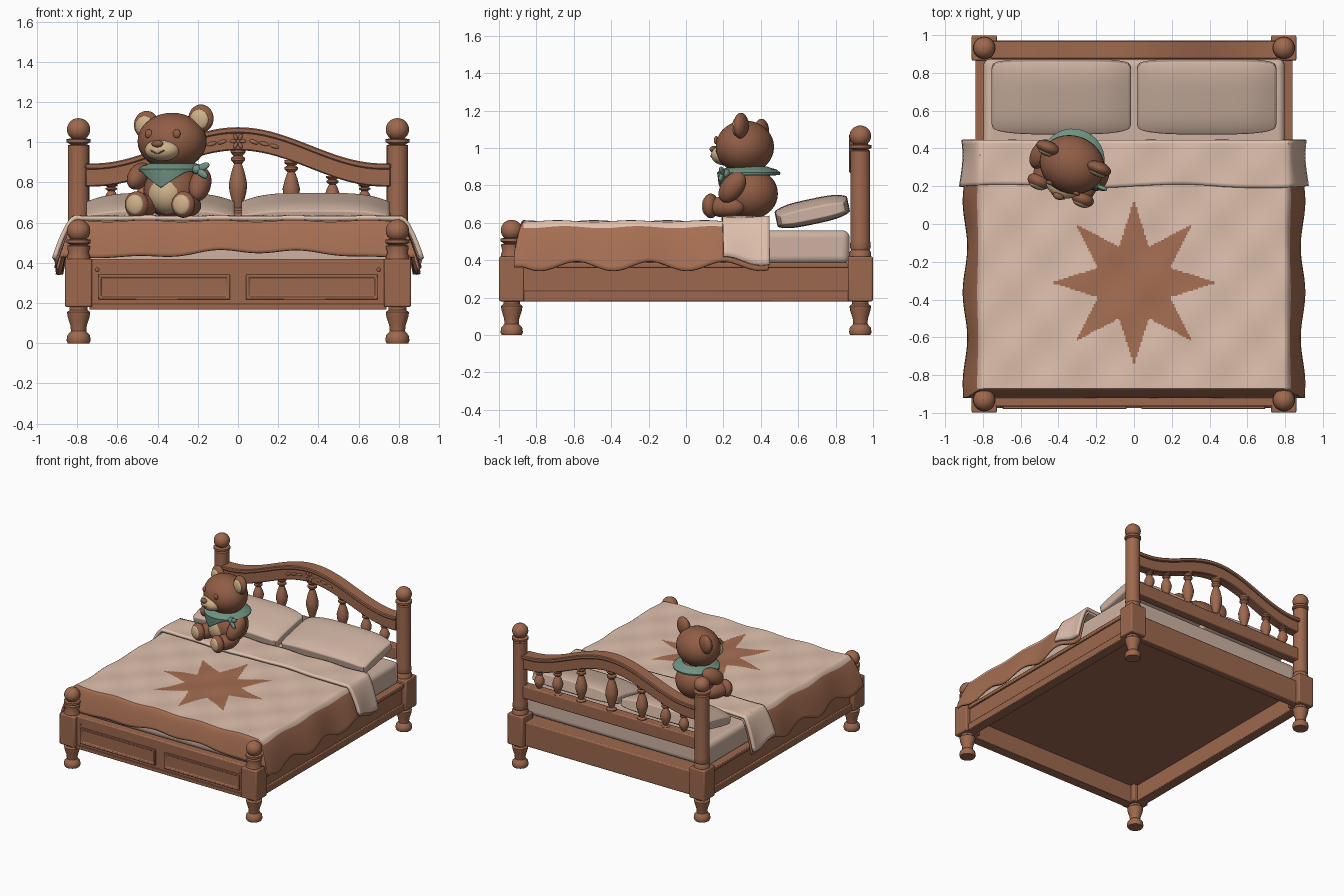
import bpy, bmesh
from math import sin, cos, pi, sqrt, atan2, radians
from mathutils import Matrix, Vector

if "Cube" in bpy.data.objects:
    bpy.data.objects.remove(bpy.data.objects["Cube"])
made = []


def material(name, rgb):
    m = bpy.data.materials.new(name)
    m.use_nodes = True
    m.diffuse_color = (*rgb, 1)
    m.node_tree.nodes["Principled BSDF"].inputs["Base Color"].default_value = (*rgb, 1)
    return m


WOOD = material("warm wood", (0.34, 0.14, 0.077))
LINEN = material("pale linen", (0.62, 0.45, 0.36))
QUILT = material("light quilt", (0.74, 0.53, 0.42))
TRIM = material("brown cloth", (0.38, 0.157, 0.085))
FUR = material("bear brown", (0.28, 0.11, 0.06))
CREAM = material("soft cream", (0.62, 0.44, 0.25))
GREEN = material("sage green", (0.16, 0.29, 0.225))


def finish(name, bm, *mats):
    me = bpy.data.meshes.new(name)
    bm.to_mesh(me)
    bm.free()
    ob = bpy.data.objects.new(name, me)
    bpy.context.collection.objects.link(ob)
    for m in mats:
        me.materials.append(m)
    made.append(ob)
    return ob


def box(name, lo, hi, mat=WOOD, bevel=0.008, segments=2, inset=0):
    bm = bmesh.new()
    lo, hi = Vector(lo), Vector(hi)
    mtx = Matrix.Translation((lo + hi) / 2) @ Matrix.Diagonal((*(hi - lo), 1))
    bmesh.ops.create_cube(bm, size=1, matrix=mtx)
    if inset:
        bm.normal_update()
        front = [f for f in bm.faces if f.normal.y < -0.9]
        bmesh.ops.inset_region(bm, faces=front, thickness=inset)
        bmesh.ops.inset_region(bm, faces=front, thickness=0.006, depth=-0.01)
    ob = finish(name, bm, mat)
    if bevel:
        mod = ob.modifiers.new("bevel", "BEVEL")
        mod.width, mod.segments = bevel, segments
    return ob


def lathe(name, profile, loc, mat=WOOD, steps=28):
    bm = bmesh.new()
    pts = [bm.verts.new((r, 0, z)) for r, z in profile]
    edges = [bm.edges.new(p) for p in zip(pts, pts[1:])]
    bmesh.ops.spin(bm, geom=pts + edges, axis=(0, 0, 1), cent=(0, 0, 0), angle=2 * pi, steps=steps)
    bmesh.ops.remove_doubles(bm, verts=bm.verts, dist=1e-5)
    bmesh.ops.recalc_face_normals(bm, faces=bm.faces)
    bmesh.ops.translate(bm, verts=bm.verts, vec=loc)
    return finish(name, bm, mat)


def ball(name, loc, size, mat, tilt=(0, 0, 0), base=Matrix()):
    bm = bmesh.new()
    rot = Matrix.Rotation(radians(tilt[1]), 4, "Y") @ Matrix.Rotation(radians(tilt[0]), 4, "X")
    mtx = base @ Matrix.Translation(loc) @ rot @ Matrix.Diagonal((*size, 1))
    bmesh.ops.create_uvsphere(bm, u_segments=32, v_segments=18, radius=1, matrix=mtx)
    return finish(name, bm, mat)


def grid(name, cols, rows, place, rule, mats, thick):
    """Cloth sheet: place(c, r) gives a point, rule(centre, c, r) a colour slot."""
    bm = bmesh.new()
    vs = [[bm.verts.new(place(c, r)) for c in cols] for r in rows]
    for j in range(len(rows) - 1):
        for i in range(len(cols) - 1):
            f = bm.faces.new((vs[j][i], vs[j][i + 1], vs[j + 1][i + 1], vs[j + 1][i]))
            f.material_index = rule(f.calc_center_median(), cols[i], cols[i + 1], rows[j])
    ob = finish(name, bm, *mats)
    mod = ob.modifiers.new("thickness", "SOLIDIFY")
    mod.thickness, mod.offset = thick, -1
    return ob


# Posts with turned feet, square blocks and ball tops
FOOT = [(0, 0), (0.054, 0), (0.06, 0.015), (0.056, 0.04), (0.038, 0.06), (0.041, 0.09),
        (0.054, 0.13), (0.058, 0.155), (0.045, 0.165), (0.045, 0.19)]
FRONT = [(0.058, 0.41), (0.058, 0.43), (0.05, 0.45), (0.056, 0.475), (0.056, 0.485), (0.04, 0.49), (0.06, 0.5),
         (0.06, 0.515), (0.035, 0.52)]
REAR = [(0.058, 0.41), (0.058, 0.44), (0.05, 0.455), (0.056, 0.47), (0.053, 0.5), (0.053, 0.985),
        (0.04, 0.99), (0.06, 1.0), (0.06, 1.015), (0.035, 1.02)]
for side, x in (("right", -0.793), ("left", 0.793)):
    for end, y, profile, top in (("front", -0.932, FRONT, 0.56), ("rear", 0.932, REAR, 1.064)):
        tag = f"{end}_{side}"
        lathe(tag + "_foot", FOOT, (x, y, 0))
        box(tag + "_post_block", (x - 0.067, y - 0.067, 0.18), (x + 0.067, y + 0.067, 0.42))
        lathe(tag + "_post", profile, (x, y, 0))
        ball(tag + "_post_ball", (x, y, top), (0.058, 0.058, 0.056), WOOD)
    # Side rail with mouldings
    s = 1 if x > 0 else -1
    for part, outer, z0, z1 in (("panel", 0.825, 0.2, 0.37), ("foot_moulding", 0.84, 0.18, 0.235),
                                ("top_moulding", 0.84, 0.36, 0.388)):
        xs = sorted((s * 0.76, s * outer))
        box(f"{side}_rail_{part}", (xs[0], -0.88, z0), (xs[1], 0.88, z1), bevel=0.005)

# Front rail with two sunk panels and pegs, and the rear rail
box("front_rail", (-0.74, -0.965, 0.168), (0.74, -0.9, 0.42))
box("front_rail_foot_moulding", (-0.74, -0.975, 0.168), (0.74, -0.9, 0.195), bevel=0.004)
box("rear_rail", (-0.74, 0.9, 0.18), (0.74, 0.96, 0.37))
for s in (-1, 1):
    xs = sorted((s * 0.04, s * 0.695))
    box("front_panel", (xs[0], -0.98, 0.217), (xs[1], -0.95, 0.342), bevel=0.004, inset=0.018)
    ball("front_peg", (s * 0.7, -0.966, 0.366), (0.01, 0.008, 0.01), WOOD)
box("base_board", (-0.78, -0.92, 0.31), (0.78, 0.92, 0.37), bevel=0)


# Arched headboard
def arch(x):
    return 0.895 + 0.18 * (1 + cos(pi * min(abs(x) / 0.72, 1))) / 2


def arched_bar(name, top, bottom, y0, y1):
    bm = bmesh.new()
    rings = []
    for i in range(49):
        x = -0.76 + 1.52 * i / 48
        rings.append([bm.verts.new((x, y, arch(x) + dz)) for y, dz in
                      ((y0, bottom), (y1, bottom), (y1, top), (y0, top))])
    for a, b in zip(rings, rings[1:]):
        for k in range(4):
            bm.faces.new((a[k], a[k - 1], b[k - 1], b[k]))
    bm.faces.new(rings[0])
    bm.faces.new(rings[-1])
    bmesh.ops.recalc_face_normals(bm, faces=bm.faces)
    ob = finish(name, bm, WOOD)
    mod = ob.modifiers.new("bevel", "BEVEL")
    mod.width, mod.limit_method = 0.006, "ANGLE"


arched_bar("headboard_arch", -0.01, -0.115, 0.885, 0.958)
arched_bar("headboard_cap", 0, -0.03, 0.872, 0.972)
box("headboard_lower_rail", (-0.76, 0.885, 0.55), (0.76, 0.96, 0.65))
SPINDLE = [(0.034, 0), (0.034, 0.06), (0.018, 0.1), (0.024, 0.16), (0.04, 0.36), (0.042, 0.48),
           (0.03, 0.66), (0.018, 0.78), (0.032, 0.83), (0.032, 0.87), (0.02, 0.9), (0.034, 0.95), (0.034, 1)]
for x in (-0.63, -0.47, -0.265, 0, 0.265, 0.47, 0.63):
    z0, z1 = 0.64, arch(x) - 0.11
    w = 0.75 + (z1 - z0)
    lathe("spindle", [(r * w, z0 + t * (z1 - z0)) for r, t in SPINDLE], (x, 0.925, 0), steps=20)
# Carved flower and leaves
for k in range(6):
    a = k * pi / 3
    ball("carved_petal", (0.024 * cos(a), 0.884, 1.005 + 0.024 * sin(a)), (0.016, 0.008, 0.009), WOOD,
         (0, -60 * k, 0))
for s in (-1, 1):
    for x in (0.08, 0.13, 0.18):
        ball("carved_leaf", (s * x, 0.884, arch(x) - 0.068), (0.024, 0.007, 0.01), WOOD, (0, s * 18, 0))

# Mattress and pillows
box("mattress", (-0.798, -0.87, 0.38), (0.798, 0.875, 0.56), LINEN, 0.04, 5)
for s in (-1, 1):
    bm = bmesh.new()
    bmesh.ops.create_cube(bm, size=2)
    bmesh.ops.subdivide_edges(bm, edges=bm.edges, cuts=9, use_grid_fill=True)
    for v in bm.verts:
        u, w, h = v.co
        v.co = (u * 0.38 * (1 - 0.03 * (1 - w * w) - 0.03 * w * w * u * u), w * 0.198 * (1 - 0.1 * u ** 4),
                h * 0.068 * (1 - 0.5 * u ** 4) * (1 - 0.35 * w ** 4) - 0.012 * u ** 4)
    bm.transform(Matrix.Translation((s * 0.385, 0.675, 0.66)) @ Matrix.Rotation(radians(12), 4, "X"))
    pillow = finish("pillow", bm, LINEN)
    pillow.modifiers.new("soften", "SUBSURF").levels = 1


# Blanket: columns and rows past the mattress edge hang down (unit = full hang)
def span(lo, hi, n):
    return [lo + (hi - lo) * i / n for i in range(n + 1)]


def across(half, n, hang):
    out = [half + f for f in span(0, 1, hang)[1:]]
    return [-c for c in reversed(out)] + span(-half, half, n) + out


def drape(c, r, half, front, z, spread, length):
    fx, fy = max(0, abs(c) - half), max(0, front - r)
    x = min(abs(c), half) + spread * fx ** 0.8
    x = x if c > 0 else -x
    y = max(r, front)
    side = fx ** 1.3 * (length + 0.025 * sin(16 * y + 1.4))
    end = fy ** 1.3 * (0.165 - 0.017 * cos(4 * x - 0.4) + 0.006 * sin(13 * x))
    sway = 0.012 * fx * sin(13 * y) * (1 if c > 0 else -1)
    return (x + sway, y - 0.05 * fy ** 0.8,
            z + 0.005 * sin(17 * x) * sin(16 * y) - max(side, end))


def blanket_rule(p, c0, c1, r):
    if max(abs(c0), abs(c1)) > 0.8 + 0.27 or r < -0.93:
        return 1
    dx, dy = p.x, p.y + 0.31
    if abs(c0) > 0.79:
        return 0
    # Eight-pointed star
    d = abs((atan2(dy, dx) + pi / 8) % (pi / 4) - pi / 8)
    rho, tip, dip = sqrt(dx * dx + dy * dy), 0.44, 0.205
    ix, iy = dip * cos(pi / 8) - tip, dip * sin(pi / 8)
    return int(ix * rho * sin(d) - iy * (rho * cos(d) - tip) > 0)


rows = [-0.87 - f for f in reversed(span(0, 1, 12)[1:])] + span(-0.87, 0.44, 150)
grid("blanket", across(0.8, 180, 14), rows,
     lambda c, r: drape(c, r, 0.8, -0.87, 0.609, 0.095, 0.24), blanket_rule, (QUILT, TRIM), 0.014)


def fold_place(c, r):
    x, y, z = drape(c, r, 0.815, -2, 0.634, 0.105, 0.235)
    return (x, y + 0.01 * sin(7 * x) * (0.44 - r) / 0.24, z)


grid("blanket_fold", across(0.815, 60, 10), span(0.2, 0.445, 12), fold_place,
     lambda *a: 0, (QUILT,), 0.022)

# Teddy bear, turned a little to its right
BEAR = Matrix.Translation((-0.325, 0.335, 0)) @ Matrix.Rotation(radians(-22), 4, "Z")


def part(name, loc, size, mat=FUR, tilt=(0, 0, 0)):
    return ball("bear_" + name, loc, size, mat, tilt, BEAR)


part("body", (-0.005, 0.01, 0.755), (0.145, 0.145, 0.135))
part("belly", (-0.005, -0.045, 0.745), (0.105, 0.1, 0.105), CREAM)
part("head", (0.005, -0.02, 1.005), (0.175, 0.153, 0.142))
part("muzzle", (0, -0.14, 0.962), (0.09, 0.068, 0.055), CREAM)
part("nose", (0, -0.203, 0.993), (0.03, 0.018, 0.018))
part("left_arm", (0.16, -0.03, 0.79), (0.052, 0.06, 0.095), FUR, (-40, 0, 0))
part("right_arm", (-0.168, -0.03, 0.832), (0.052, 0.06, 0.09), FUR, (-60, 15, 0))
for side, s in (("left", 1), ("right", -1)):
    lift = 0.016 * s
    part(side + "_ear", (s * 0.146, 0.015, 1.102 + lift), (0.066, 0.036, 0.07))
    part(side + "_inner_ear", (s * 0.146, -0.008, 1.097 + lift), (0.049, 0.021, 0.051), CREAM)
    part(side + "_eye", (s * 0.075 + 0.008, -0.153, 1.042), (0.02, 0.012, 0.022))
    part(side + "_leg", (s * 0.115, -0.09, 0.685), (0.06, 0.11, 0.056))
    part(side + "_foot", (s * 0.125, -0.168, 0.69), (0.062, 0.04, 0.066))
    part(side + "_sole", (s * 0.125, -0.192, 0.69), (0.046, 0.02, 0.05), CREAM)
    part(side + "_smile", (s * 0.02, -0.203, 0.952), (0.021, 0.006, 0.004), FUR, (0, -s * 25, 0))

# Neckerchief: collar, front point and knot
collar = lathe("neckerchief_collar", [(0.1, 0.9), (0.15, 0.884), (0.17, 0.868), (0.167, 0.855),
                                      (0.12, 0.853), (0.1, 0.9)], (0, 0, 0), GREEN)
collar.data.transform(BEAR)


def point_place(u, t):
    x = u * 0.14 * (1.02 - t)
    return BEAR @ Vector((x, -sqrt(0.168 ** 2 - x * x) + 0.012 * t, 0.775 + 0.09 * (1 - t)))


grid("neckerchief_point", span(-1, 1, 12), span(1, 0, 8), point_place, lambda *a: 0, (GREEN,), 0.012)
part("neckerchief_knot", (0.16, -0.07, 0.865), (0.025, 0.025, 0.024), GREEN)
part("neckerchief_upper_tail", (0.195, -0.075, 0.878), (0.035, 0.012, 0.018), GREEN, (0, -25, 0))
part("neckerchief_lower_tail", (0.19, -0.08, 0.845), (0.035, 0.012, 0.018), GREEN, (0, 35, 0))

# Smooth shading with sharp corners kept
bpy.ops.object.select_all(action="DESELECT")
for ob in made:
    ob.select_set(True)
bpy.context.view_layer.objects.active = made[0]
bpy.ops.object.shade_smooth_by_angle(angle=radians(40))
